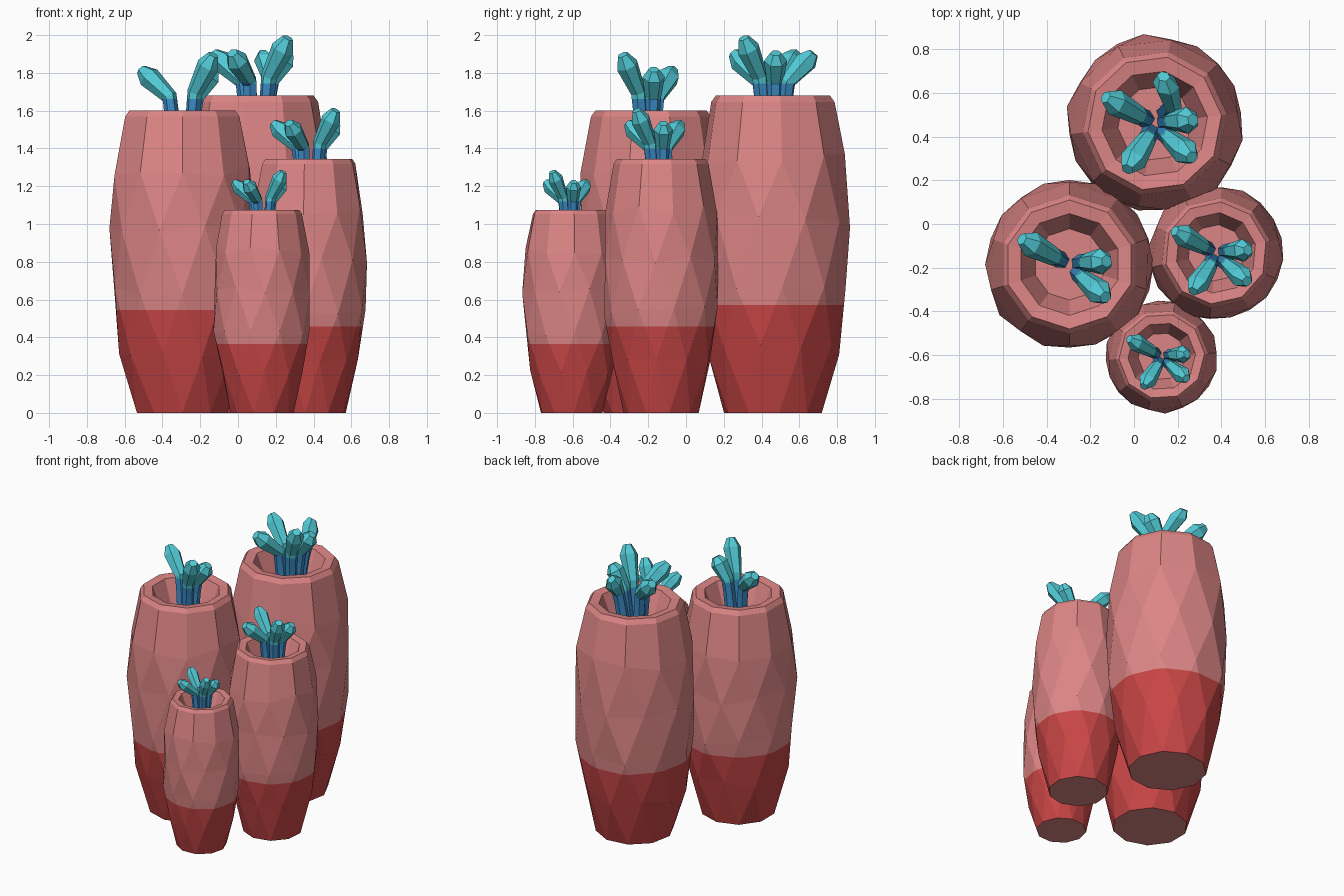
import bpy, bmesh, math, random
from mathutils import Vector

if "Cube" in bpy.data.objects:
    bpy.data.objects.remove(bpy.data.objects["Cube"])

random.seed(4)


def mat(name, col):
    m = bpy.data.materials.new(name)
    m.diffuse_color = (*col, 1)
    m.use_nodes = True
    m.node_tree.nodes["Principled BSDF"].inputs["Base Color"].default_value = m.diffuse_color
    return m


PINK = mat("pink", (0.72, 0.235, 0.235))
RED = mat("red", (0.58, 0.06, 0.06))
TEAL = mat("teal", (0.085, 0.60, 0.68))
BLUE = mat("blue", (0.045, 0.27, 0.58))


def bridge(bm, a, b, tri=False):
    n = len(a)
    for i in range(n):
        j = (i + 1) % n
        if tri == 1:      # next ring is turned forward half a step
            bm.faces.new((a[i], a[j], b[i]))
            bm.faces.new((a[j], b[j], b[i]))
        elif tri == -1:   # next ring is turned back half a step
            bm.faces.new((a[i], a[j], b[j]))
            bm.faces.new((a[i], b[j], b[i]))
        else:
            bm.faces.new((a[i], a[j], b[j], b[i]))


def finish(bm, name, mats, cut_z, rule):
    # cut at the colour line, then colour faces by height
    bmesh.ops.bisect_plane(bm, geom=bm.verts[:] + bm.edges[:] + bm.faces[:],
                           plane_co=(0, 0, cut_z), plane_no=(0, 0, 1))
    bmesh.ops.recalc_face_normals(bm, faces=bm.faces)
    for f in bm.faces:
        f.material_index = rule(f)
    me = bpy.data.meshes.new(name)
    bm.to_mesh(me)
    bm.free()
    for m in mats:
        me.materials.append(m)
    ob = bpy.data.objects.new(name, me)
    bpy.context.collection.objects.link(ob)


# body profile: height fraction, radius fraction, half-step turn, jitter
PROFILE = [(0, .65, 0, 0), (.2, .86, .5, .02), (.4, .98, 0, .02),
           (.6, 1.0, .5, .02), (.8, .96, 0, .02), (.98, .82, 0, 0),
           (1.0, .76, 0, 0), (.995, .60, 0, 0), (.89, .42, 0, 0)]


def body(name, cx, cy, r, h, turn):
    bm = bmesh.new()
    n, rings = 10, []
    for zf, rf, off, jit in PROFILE:
        ring = []
        for i in range(n):
            a = 2 * math.pi * (i + off + turn) / n
            rr = r * rf * (1 + random.uniform(-jit, jit))
            z = h * (zf + random.uniform(-jit, jit))
            ring.append(bm.verts.new((cx + rr * math.cos(a), cy + rr * math.sin(a), z)))
        rings.append(ring)
    for k in range(len(rings) - 1):
        d = PROFILE[k + 1][2] - PROFILE[k][2]
        bridge(bm, rings[k], rings[k + 1], (d > 0) - (d < 0))
    bm.faces.new(rings[0])
    bm.faces.new(rings[-1])
    split = h * .34
    finish(bm, name, [PINK, RED], split,
           lambda f: 1 if 1e-4 < f.calc_center_median().z < split else 0)


def tentacle(name, cx, cy, h, s, stem, tip):
    o = Vector((cx, cy, h))
    st, tp = Vector((*stem, 0)), Vector(tip)
    bend = st * 1.15 + Vector((0, 0, tip[2] * .33))
    path = [(st * .7 + Vector((0, 0, -.19)), .042), (st, .04), (bend, .043),
            (bend.lerp(tp, .72), .062), (tp, .03)]
    bm = bmesh.new()
    n, rings = 6, []
    side = Vector((-tip[1], tip[0], 0)).normalized()
    for k, (p, r) in enumerate(path):
        d = path[min(k + 1, 4)][0] - path[max(k - 1, 0)][0]
        if k == 4:
            d = tp - bend
        v = d.normalized().cross(side).normalized()
        rings.append([bm.verts.new(o + s * (p + r * (math.cos(2 * math.pi * i / n) * side
                      + math.sin(2 * math.pi * i / n) * v))) for i in range(n)])
    for a, b in zip(rings, rings[1:]):
        bridge(bm, a, b)
    bm.faces.new(rings[0])
    bm.faces.new(rings[-1])
    split = h + .065 * s
    finish(bm, name, [TEAL, BLUE], split,
           lambda f: 1 if f.calc_center_median().z < split else 0)


# stem offset and tip of each tentacle, at full scale
TENTACLES = [((-.06, .03), (-.225, .12, .225)), ((.07, .07), (.04, .215, .225)),
             ((.07, .01), (.175, .015, .225)), ((.06, -.06), (.17, -.155, .305)),
             ((-.03, -.06), (-.125, -.21, .225))]

# name, x, y, radius, height, turn, tentacle scale, tentacles used
TUBES = [("back", .095, .46, .405, 1.68, .2, 1.0, (0, 1, 2, 3, 4)),
         ("left", -.295, -.185, .388, 1.60, .5, .97, (0, 2, 3)),
         ("right", .375, -.132, .308, 1.345, .35, .84, (0, 2, 3, 4)),
         ("front", .127, -.605, .258, 1.075, .1, .66, (0, 2, 3, 4))]

for nm, x, y, r, h, turn, s, used in TUBES:
    body(nm + "_tube", x, y, r, h, turn)
    for t in used:
        tentacle(f"{nm}_tentacle_{t + 1}", x, y, h, s, *TENTACLES[t])
